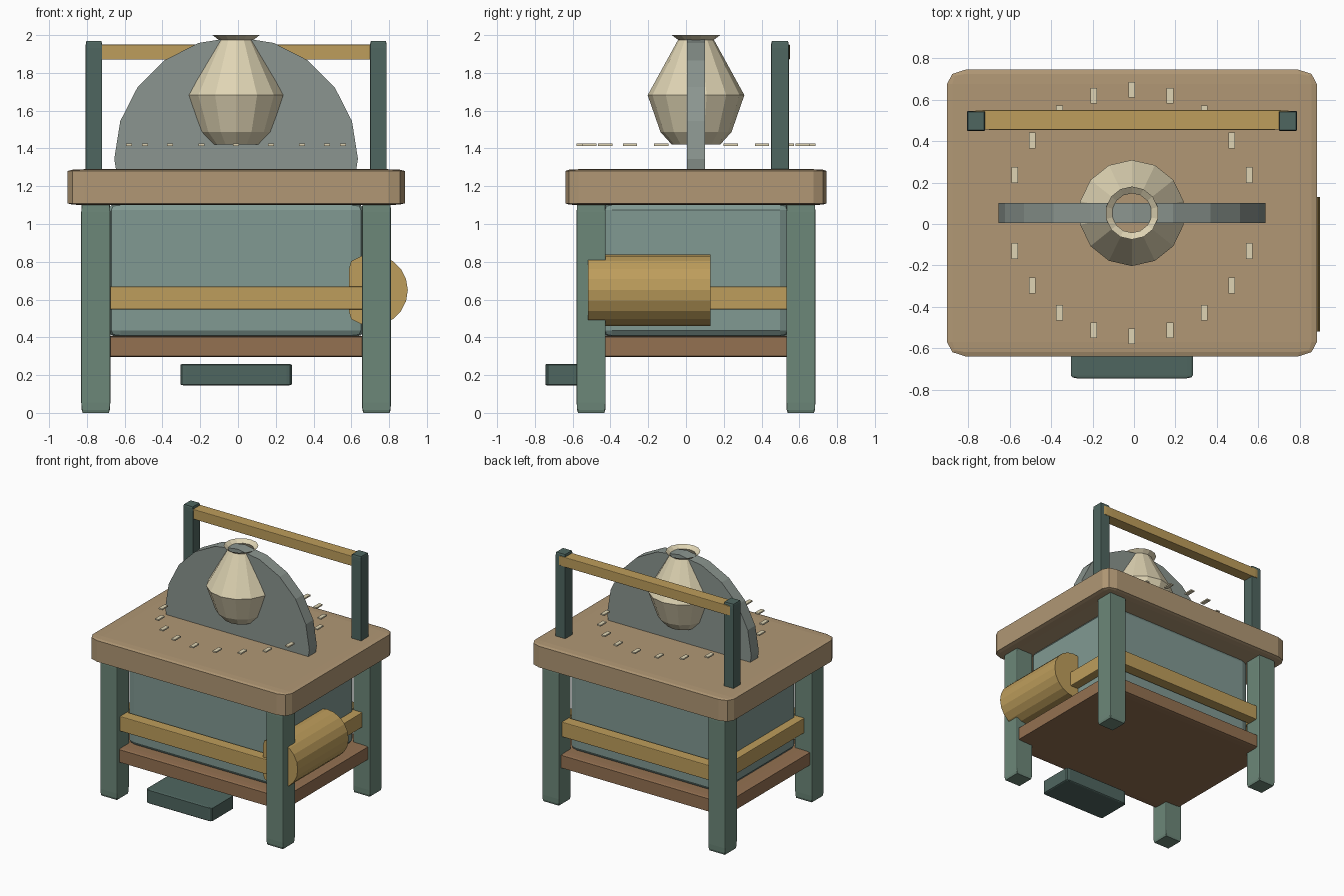
import bpy, bmesh, math
from mathutils import Matrix, Vector

if "Cube" in bpy.data.objects:
    bpy.data.objects.remove(bpy.data.objects["Cube"])

CX, CY = -0.01, 0.053   # centre of the table in plan


def material(name, r, g, b):
    m = bpy.data.materials.new(name)
    m.diffuse_color = tuple((c / 255) ** 2.2 for c in (r, g, b)) + (1,)
    m.use_nodes = True
    m.node_tree.nodes["Principled BSDF"].inputs["Base Color"].default_value = m.diffuse_color
    return m


GREEN = material("leg_green", 108, 134, 120)
PALE_GREEN = material("panel_green", 128, 152, 145)
DARK_GREEN = material("dark_green", 80, 102, 96)
STONE = material("stone_grey", 138, 148, 142)
TAN = material("top_tan", 175, 150, 116)
OCHRE = material("ochre_wood", 188, 156, 92)
BROWN = material("shelf_brown", 146, 112, 82)
CREAM = material("cream_clay", 222, 211, 178)


def finish(name, bm, mat):
    bmesh.ops.recalc_face_normals(bm, faces=bm.faces)
    me = bpy.data.meshes.new(name)
    bm.to_mesh(me)
    bm.free()
    me.materials.append(mat)
    ob = bpy.data.objects.new(name, me)
    bpy.context.collection.objects.link(ob)
    return ob


def box(name, x, y, z, mat, bevel=0.05):
    """Box between (min, max) pairs; the bevel stretches with the box."""
    bm = bmesh.new()
    bmesh.ops.create_cube(bm, size=1)
    if bevel:
        bmesh.ops.bevel(bm, geom=bm.edges[:], offset=bevel, segments=2,
                        profile=0.5, affect='EDGES')
    bmesh.ops.scale(bm, vec=Vector([b - a for a, b in (x, y, z)]), verts=bm.verts)
    bmesh.ops.translate(bm, vec=Vector([(a + b) / 2 for a, b in (x, y, z)]),
                        verts=bm.verts)
    return finish(name, bm, mat)


def span(c, half):
    return (c - half, c + half)


def prism_y(name, outline, y, mat):
    """Extrude an x-z outline along y."""
    bm = bmesh.new()
    face = bm.faces.new([bm.verts.new((px, y[0], pz)) for px, pz in outline])
    new = bmesh.ops.extrude_face_region(bm, geom=[face])["geom"]
    bmesh.ops.translate(bm, vec=(0, y[1] - y[0], 0),
                        verts=[v for v in new if isinstance(v, bmesh.types.BMVert)])
    return finish(name, bm, mat)


def circle(cx, cz, r, n):
    return [(cx + r * math.cos(2 * math.pi * i / n),
             cz + r * math.sin(2 * math.pi * i / n)) for i in range(n)]


# Table top, body and lower shelf
box("table_top", span(CX, 0.893), span(CY, 0.692), (1.10, 1.29), TAN)
box("body", span(CX, 0.68), span(CY, 0.495), (0.40, 1.11), PALE_GREEN)
box("lower_shelf", span(CX, 0.80), span(CY, 0.605), (0.295, 0.408), BROWN)

# Legs, back posts and rails on each side
for sx, xn in ((-1, "left"), (1, "right")):
    for sy, yn in ((-1, "front"), (1, "back")):
        box(f"{yn}_{xn}_leg", span(CX + sx * 0.743, 0.077),
            span(CY + sy * 0.555, 0.077), (0, 1.12), GREEN)
    box(f"{xn}_post", span(CX + sx * 0.753, 0.044), (0.45, 0.545),
        (1.25, 1.968), DARK_GREEN)
    box(f"{xn}_rail", span(CX + sx * 0.705, 0.045), span(CY, 0.53),
        (0.547, 0.668), OCHRE)
for sy, yn in ((-1, "front"), (1, "back")):
    box(f"{yn}_rail", span(CX, 0.74), span(CY + sy * 0.55, 0.045),
        (0.547, 0.668), OCHRE)

# Cross bar between the posts
box("cross_bar", span(CX, 0.765), (0.455, 0.55), (1.87, 1.95), OCHRE)

# Half-sunk stone wheel
prism_y("wheel", circle(CX, 1.345, 0.645, 20), (0.005, 0.101), STONE)

# Side roller, flat on its inner side
prism_y("side_roller", [(max(px, 0.587), pz) for px, pz in circle(0.71, 0.65, 0.189, 20)
                        if px > 0.54], (-0.52, 0.13), OCHRE)

# Pedal
box("pedal", (-0.305, 0.285), (-0.745, -0.455), (0.145, 0.26), DARK_GREEN)

# Open clay pot
bm = bmesh.new()
N = 14
rings = []
for r, z in ((0.128, 1.42), (0.188, 1.487), (0.256, 1.682), (0.095, 1.975), (0.128, 2.0)):
    rings.append([bm.verts.new((CX + r * math.sin(2 * math.pi * i / N),
                                CY + r * math.cos(2 * math.pi * i / N), z))
                  for i in range(N)])
for lo, hi in zip(rings, rings[1:]):
    for i in range(N):
        j = (i + 1) % N
        bm.faces.new((lo[i], hi[i], hi[j], lo[j]))
finish("pot", bm, CREAM)

# Ring of small marker tabs
for i in range(20):
    a = 2 * math.pi * i / 20
    box(f"marker_{i + 1}", span(CX + 0.595 * math.cos(a), 0.016),
        span(CY + 0.595 * math.sin(a), 0.038), (1.414, 1.425), CREAM, 0)
